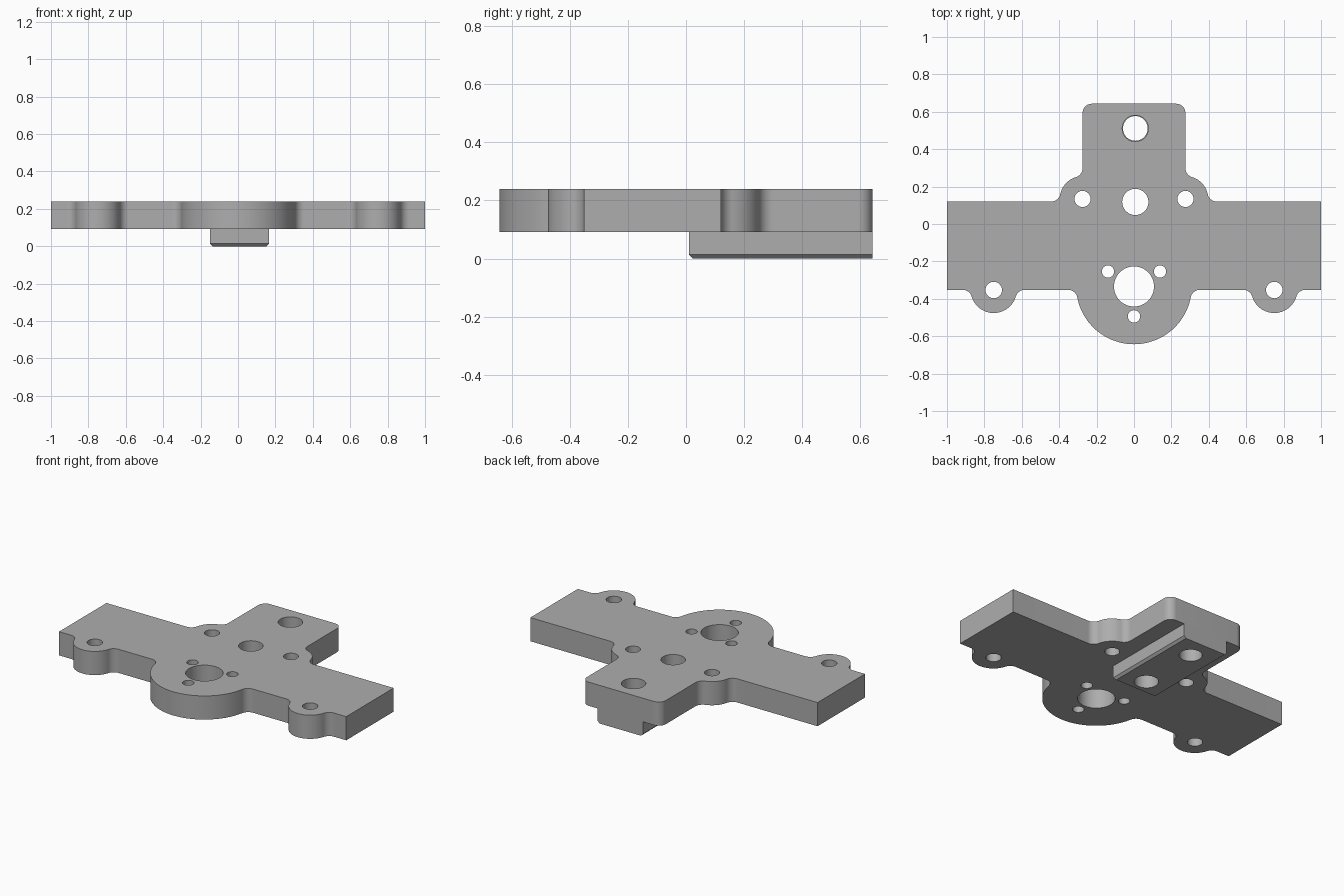
import bpy, bmesh
from math import sin, cos, atan2, degrees, radians, sqrt

cube = bpy.data.objects.get("Cube")
if cube:
    bpy.data.objects.remove(cube, do_unlink=True)

PLATE_LOW, PLATE_TOP = 0.091, 0.24
FRONT, BACK, END = -0.352, 0.12, 0.643   # plate edges along y
FILLET = 0.05

grey = bpy.data.materials.new("machined grey")
grey.use_nodes = True
colour = (0.42, 0.42, 0.42, 1)
grey.diffuse_color = colour
grey.node_tree.nodes["Principled BSDF"].inputs["Base Color"].default_value = colour


def add_object(name, bm):
    bmesh.ops.recalc_face_normals(bm, faces=bm.faces)
    mesh = bpy.data.meshes.new(name)
    bm.to_mesh(mesh)
    bm.free()
    mesh.materials.append(grey)
    obj = bpy.data.objects.new(name, mesh)
    bpy.context.collection.objects.link(obj)
    return obj


def prism(name, outline, low, top):
    bm = bmesh.new()
    base = bm.faces.new([bm.verts.new((x, y, low)) for x, y in outline])
    walls = bmesh.ops.extrude_face_region(bm, geom=[base])
    verts = [v for v in walls["geom"] if isinstance(v, bmesh.types.BMVert)]
    bmesh.ops.translate(bm, verts=verts, vec=(0, 0, top - low))
    return add_object(name, bm)


def arc(centre, radius, start, end):
    steps = max(6, int(abs(end - start) / 5))
    angles = [radians(start + (end - start) * i / steps) for i in range(steps + 1)]
    return [(centre[0] + radius * cos(a), centre[1] + radius * sin(a)) for a in angles]


def heading(a, b):
    return degrees(atan2(b[1] - a[1], b[0] - a[0]))


def fillet_centre(circle, radius, y, side):
    """Centre at height y of a fillet touching the circle from outside."""
    reach = sqrt((radius + FILLET) ** 2 - (y - circle[1]) ** 2)
    return (circle[0] + side * reach, y)


def drill(obj, holes):
    for x, y, radius in holes:
        cutter = prism("hole_cutter", arc((x, y), radius, 0, 360)[:-1], -0.1, 0.4)
        cutter.hide_render = True
        cutter.hide_set(True)
        mod = obj.modifiers.new("hole", "BOOLEAN")
        mod.operation, mod.solver, mod.object = "DIFFERENCE", "EXACT", cutter
    bpy.context.view_layer.update()
    graph = bpy.context.evaluated_depsgraph_get()
    mesh = bpy.data.meshes.new_from_object(obj.evaluated_get(graph))
    cutters = [m.object for m in obj.modifiers]
    obj.modifiers.clear()
    obj.data = mesh
    for cutter in cutters:
        bpy.data.objects.remove(cutter, do_unlink=True)
    bpy.ops.object.select_all(action="DESELECT")
    obj.select_set(True)
    bpy.context.view_layer.objects.active = obj
    bpy.ops.object.shade_smooth_by_angle(angle=radians(30))


# Plate outline: one half, from the round boss to the rear tab, then mirrored
boss, boss_r = (0, -0.334), 0.309
lug, lug_r = (0.75, -0.353), 0.123
ear, ear_r = (0.275, 0.134), 0.122
tab = 0.275

boss_fillet = fillet_centre(boss, boss_r, FRONT - FILLET, 1)
lug_in = fillet_centre(lug, lug_r, FRONT - FILLET, -1)
lug_out = fillet_centre(lug, lug_r, FRONT - FILLET, 1)
ear_side = fillet_centre(ear, ear_r, BACK + FILLET, 1)
ear_top = (tab + FILLET, ear[1] + sqrt((ear_r + FILLET) ** 2 - FILLET ** 2))

half = arc(boss, boss_r, -90, heading(boss, boss_fillet))
half += arc(boss_fillet, FILLET, heading(boss_fillet, boss), 90)[1:]
half += arc(lug_in, FILLET, 90, heading(lug_in, lug))
half += arc(lug, lug_r, heading(lug, lug_in), heading(lug, lug_out))[1:]
half += arc(lug_out, FILLET, heading(lug_out, lug), 90)[1:]
half += [(1, FRONT), (1, BACK)]
half += arc(ear_side, FILLET, -90, heading(ear_side, ear))
half += arc(ear, ear_r, heading(ear, ear_side), heading(ear, ear_top))[1:]
half += arc(ear_top, FILLET, heading(ear_top, ear), -180)[1:]
half += arc((tab - FILLET, END - FILLET), FILLET, 0, 90)
outline = half + [(-x, y) for x, y in reversed(half[1:])]

plate = prism("mounting_plate", outline, PLATE_LOW, PLATE_TOP)
holes = [(0, boss[1], 0.107), (0, boss[1] - 0.16, 0.033)]
for side in (-1, 1):
    holes += [(side * lug[0], lug[1], 0.044),
              (side * ear[0], ear[1], 0.043),
              (side * 0.139, boss[1] + 0.08, 0.033)]
rail_holes = [(0.007, 0.118, 0.07), (0.007, 0.511, 0.066)]
drill(plate, holes + [rail_holes[0], (0.007, 0.511, 0.07)])

# Guide rail under the plate, its lower edges chamfered except at the rear
LEFT, RIGHT, START, CHAMFER = -0.15, 0.166, 0.01, 0.014
bm = bmesh.new()


def ring(inset, z):
    x0, x1, y0 = LEFT + inset, RIGHT - inset, START + inset
    return [bm.verts.new((x, y, z)) for x, y in
            ((x0, y0), (x1, y0), (x1, END), (x0, END))]


rings = [ring(CHAMFER, 0), ring(0, CHAMFER), ring(0, PLATE_LOW)]
bm.faces.new(rings[0])
bm.faces.new(rings[2])
for a, b in zip(rings, rings[1:]):
    for i in range(4):
        j = (i + 1) % 4
        bm.faces.new((a[i], a[j], b[j], b[i]))
rail = add_object("guide_rail", bm)
drill(rail, rail_holes)
